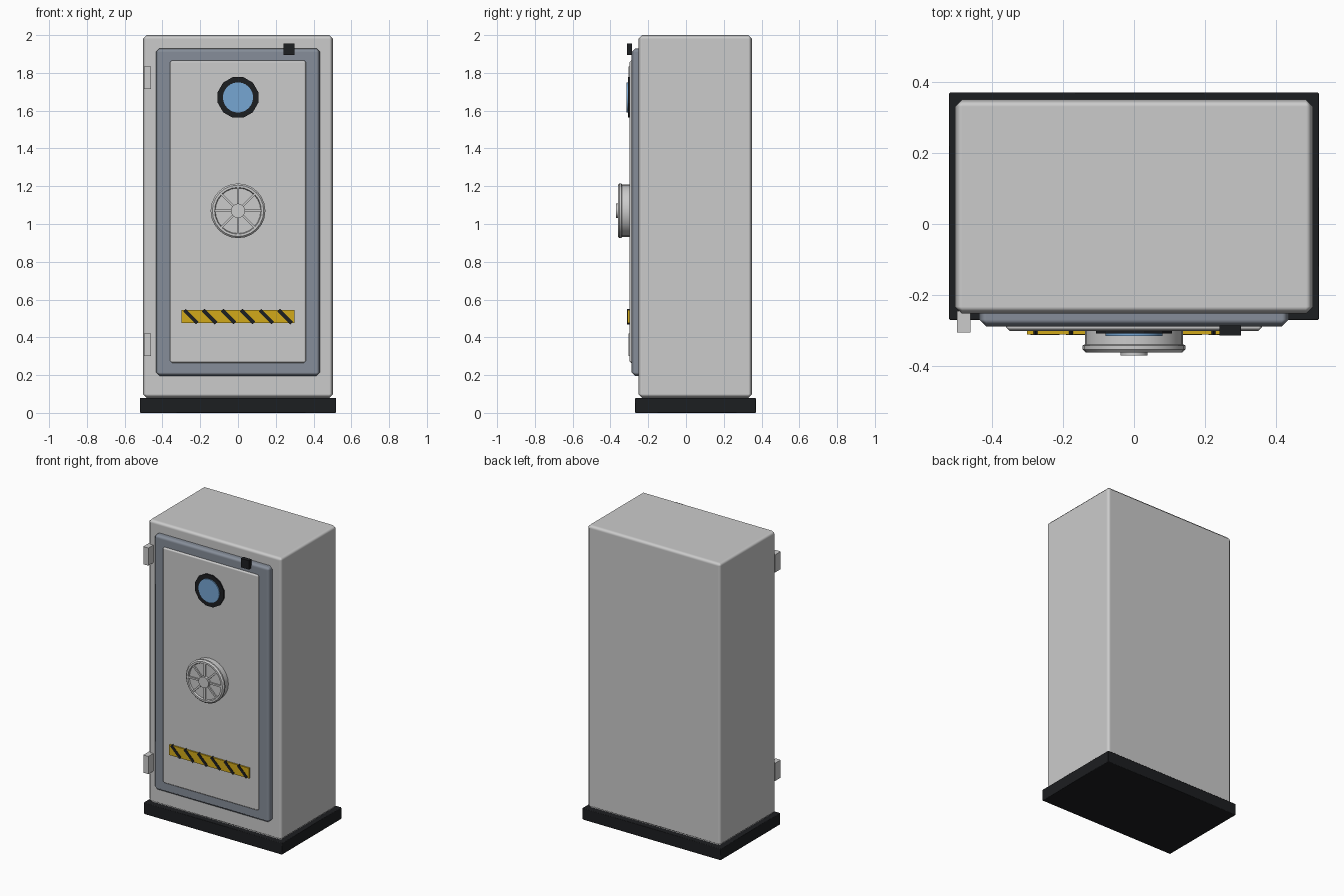
import bpy, bmesh, math
from mathutils import Matrix

if "Cube" in bpy.data.objects:
    bpy.data.objects.remove(bpy.data.objects["Cube"])


def material(name, rgb):
    m = bpy.data.materials.new(name)
    m.diffuse_color = (*rgb, 1)
    m.use_nodes = True
    m.node_tree.nodes["Principled BSDF"].inputs["Base Color"].default_value = m.diffuse_color
    return m


BLACK = material("black", (0.012, 0.013, 0.015))
STEEL = material("dark_steel", (0.24, 0.27, 0.32))
GLASS = material("blue_glass", (0.18, 0.38, 0.65))
YELLOW = material("yellow", (0.65, 0.40, 0.01))


def finish(name, bm, mat):
    bmesh.ops.recalc_face_normals(bm, faces=bm.faces[:])
    me = bpy.data.meshes.new(name)
    bm.to_mesh(me)
    bm.free()
    ob = bpy.data.objects.new(name, me)
    bpy.context.collection.objects.link(ob)
    if mat:
        me.materials.append(mat)
    return ob


def box(name, x, y, z, mat=None, bevel=0):
    """Box from (min, max) ranges, optionally with chamfered edges."""
    bm = bmesh.new()
    bmesh.ops.create_cube(bm, size=1)
    for v in bm.verts:
        v.co = [(r[0] + r[1]) / 2 + c * (r[1] - r[0]) for r, c in zip((x, y, z), v.co)]
    ob = finish(name, bm, mat)
    if bevel:
        for p in ob.data.polygons:
            p.use_smooth = True
        b = ob.modifiers.new("chamfer", 'BEVEL')
        b.width, b.segments, b.harden_normals = bevel, 1, True
    return ob


def lathe(name, z, profile, sides, mat=None, turn=0.0):
    """Turn (radius, y) points around a y axis at height z."""
    bm = bmesh.new()
    rings = []
    for r, y in profile:
        if r == 0:
            rings.append([bm.verts.new((0, y, z))] * sides)
        else:
            rings.append([bm.verts.new((r * math.cos(a), y, z + r * math.sin(a)))
                          for a in (math.tau * i / sides + turn for i in range(sides))])
    for p, q in zip(rings, rings[1:]):
        for i in range(sides):
            j = (i + 1) % sides
            bm.faces.new(list(dict.fromkeys((p[i], p[j], q[j], q[i]))))
    return finish(name, bm, mat)


def smooth(ob):
    bpy.ops.object.select_all(action='DESELECT')
    ob.select_set(True)
    bpy.context.view_layer.objects.active = ob
    bpy.ops.object.shade_smooth_by_angle(angle=math.radians(35))


# Cabinet and plinth
box("plinth", (-0.52, 0.52), (-0.27, 0.37), (0, 0.08), BLACK, 0.004)
box("cabinet_body", (-0.503, 0.503), (-0.252, 0.35), (0.08, 2.0), None, 0.02)

# Door: dark frame with raised panel
box("door_frame", (-0.435, 0.435), (-0.288, -0.23), (0.195, 1.93), STEEL, 0.02)
box("door_panel", (-0.36, 0.36), (-0.30, -0.26), (0.265, 1.865), None, 0.01)

# Hinges on the left edge
for label, z in (("lower", 0.36), ("upper", 1.775)):
    box(label + "_hinge", (-0.498, -0.46), (-0.305, -0.245), (z - 0.06, z + 0.06))

# Round window
lathe("window_ring", 1.67, [(0, -0.29), (0.111, -0.29), (0.111, -0.308), (0, -0.308)],
      12, BLACK, math.radians(15))
smooth(lathe("window_glass", 1.67, [(0, -0.295), (0.08, -0.295), (0.08, -0.315), (0, -0.315)],
             24, GLASS))

# Lock wheel: drum with rim and shallow recess, hub, eight spokes
smooth(lathe("wheel_drum", 1.07, [(0, -0.29), (0.138, -0.29), (0.138, -0.338), (0.145, -0.342),
                                  (0.145, -0.352), (0.136, -0.361), (0.124, -0.361),
                                  (0.12, -0.35), (0, -0.35)], 24))
smooth(lathe("wheel_hub", 1.07, [(0, -0.345), (0.038, -0.345), (0.038, -0.37), (0, -0.37)], 16))
for i in range(8):
    s = box(f"wheel_spoke_{i + 1}", (0.03, 0.125), (-0.359, -0.345), (-0.006, 0.006))
    s.data.transform(Matrix.Translation((0, 0, 1.07)) @ Matrix.Rotation(i * math.pi / 4, 4, 'Y'))

# Warning strip with diagonal black bars
box("warning_strip", (-0.30, 0.30), (-0.31, -0.295), (0.475, 0.545), YELLOW)
for i in range(6):
    x = -0.25 + 0.1 * i
    bar = box(f"warning_bar_{i + 1}", (-0.048, 0.048), (-0.312, -0.298), (-0.01, 0.01), BLACK)
    bar.data.transform(Matrix.Translation((x, 0, 0.51)) @ Matrix.Rotation(math.radians(45), 4, 'Y'))

# Small sensor box on the top edge of the door
box("door_sensor", (0.24, 0.30), (-0.313, -0.285), (1.895, 1.955), BLACK)
